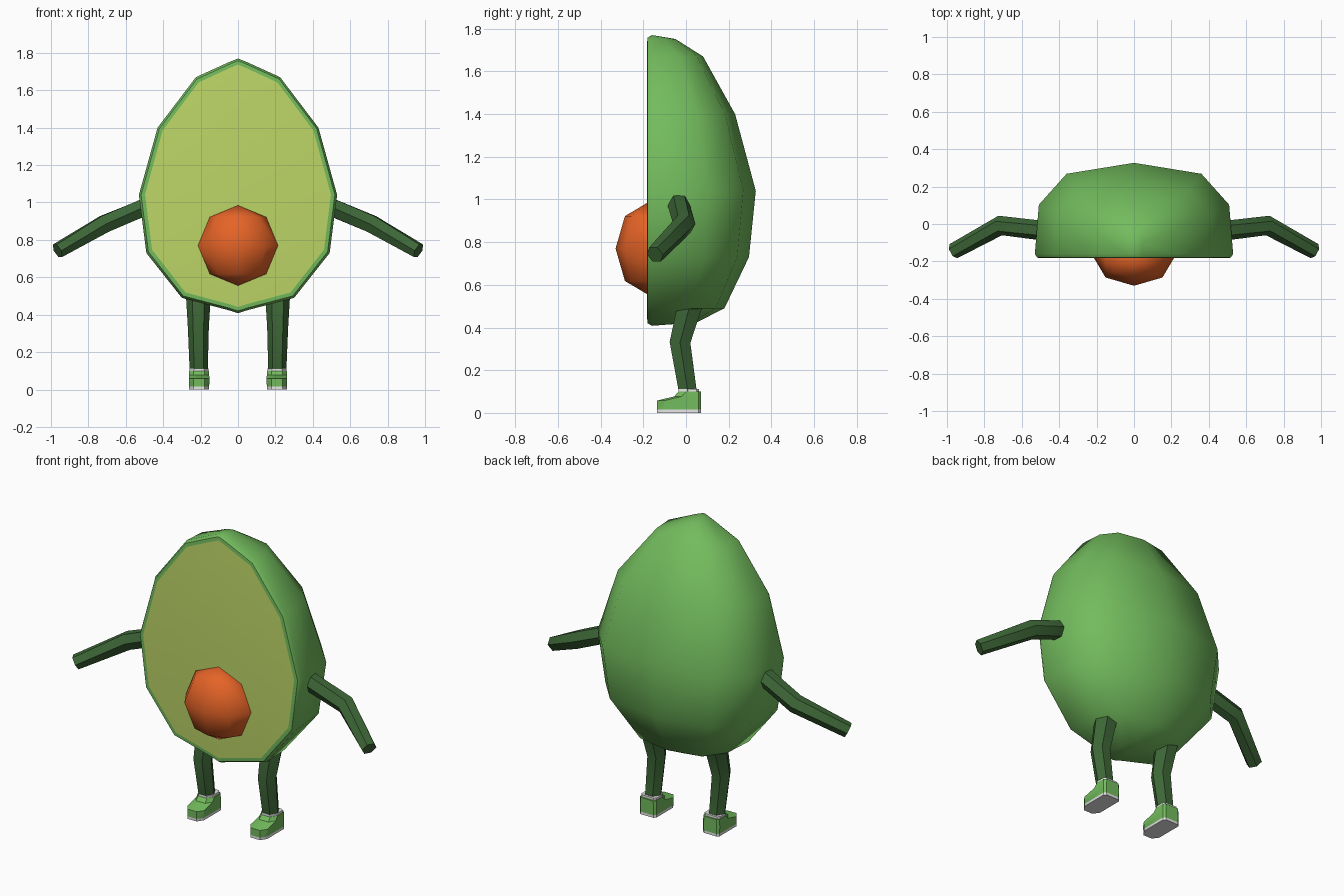
import bpy, bmesh, math
from mathutils import Vector

if "Cube" in bpy.data.objects:
    bpy.data.objects.remove(bpy.data.objects["Cube"])


def material(name, rgb):
    m = bpy.data.materials.new(name)
    m.diffuse_color = (*rgb, 1)
    m.use_nodes = True
    m.node_tree.nodes["Principled BSDF"].inputs["Base Color"].default_value = m.diffuse_color
    return m


SKIN = material("skin green", (0.17, 0.50, 0.11))
FLESH = material("flesh yellow green", (0.51, 0.67, 0.135))
PIT = material("pit orange", (0.78, 0.125, 0.02))
LIMB = material("limb dark green", (0.047, 0.135, 0.038))
WHITE = material("white", (0.8, 0.8, 0.8))


def finish(name, bm, mats, angle):
    bmesh.ops.recalc_face_normals(bm, faces=bm.faces)
    me = bpy.data.meshes.new(name)
    bm.to_mesh(me)
    bm.free()
    for m in mats:
        me.materials.append(m)
    ob = bpy.data.objects.new(name, me)
    bpy.context.collection.objects.link(ob)
    bpy.ops.object.select_all(action='DESELECT')
    ob.select_set(True)
    bpy.context.view_layer.objects.active = ob
    bpy.ops.object.shade_smooth_by_angle(angle=math.radians(angle))
    return ob


def bridge(bm, a, b, mat=0):
    """Quads between two closed loops of equal length."""
    n = len(a)
    for i in range(n):
        f = bm.faces.new((a[i], a[(i + 1) % n], b[(i + 1) % n], b[i]))
        f.material_index = mat


# Body: half-egg made of horizontal arcs, cut flat at the front
FRONT = -0.16
levels = [(1.752, 0.045, -0.05), (1.67, 0.225, 0.08), (1.40, 0.43, 0.23),
          (1.04, 0.53, 0.327), (0.73, 0.49, 0.295), (0.49, 0.30, 0.18),
          (0.424, 0.05, 0.05)]
arc = [(-1, 0), (-0.96, 0.54), (-0.68, 0.88), (0, 1),
       (0.68, 0.88), (0.96, 0.54), (1, 0)]
bm = bmesh.new()
rows = [[bm.verts.new((w * u, FRONT + (d - FRONT) * t, z)) for u, t in arc]
        for z, w, d in levels]
for a, b in zip(rows, rows[1:]):
    for i in range(len(arc) - 1):
        bm.faces.new((a[i], a[i + 1], b[i + 1], b[i]))
top = bm.verts.new((0, FRONT, 1.77))
bottom = bm.verts.new((0, FRONT, 0.408))
for pole, row in ((top, rows[0]), (bottom, rows[-1])):
    for i in range(len(arc) - 1):
        bm.faces.new((pole, row[i], row[i + 1]))

# Rounded rim, then the flat cut flesh
rim = [top] + [r[-1] for r in rows] + [bottom] + [r[0] for r in reversed(rows)]


def inset_loop(inset, y):
    sx, sz = 1 - inset / 0.53, 1 - inset / 0.68
    return [bm.verts.new((v.co.x * sx, y, 1.09 + (v.co.z - 1.09) * sz)) for v in rim]


outer = inset_loop(0.012, -0.18)
inner = inset_loop(0.033, -0.182)
bridge(bm, rim, outer)
bridge(bm, outer, inner)
bm.faces.new(inner).material_index = 1
finish("body", bm, [SKIN, FLESH], 48)

# Pit: flattened low-poly ball
bm = bmesh.new()
bmesh.ops.create_uvsphere(bm, u_segments=8, v_segments=4, radius=1)
for v in bm.verts:
    v.co = Vector((v.co.x * 0.215, v.co.y * 0.15 - 0.18, v.co.z * 0.215 + 0.77))
finish("pit", bm, [PIT], 50)


def tube(name, path, up, sides=6):
    """Capped tube through (point, radius) pairs."""
    bm = bmesh.new()
    pts = [Vector(p) for p, r in path]
    loops = []
    for i, (p, r) in enumerate(path):
        t = Vector((0, 0, 0))
        if i > 0:
            t += (pts[i] - pts[i - 1]).normalized()
        if i < len(pts) - 1:
            t += (pts[i + 1] - pts[i]).normalized()
        t.normalize()
        s = t.cross(Vector(up)).normalized()
        n = s.cross(t)
        loops.append([bm.verts.new(pts[i] + r * (s * math.cos(k * math.tau / sides)
                                                 + n * math.sin(k * math.tau / sides)))
                      for k in range(sides)])
    for a, b in zip(loops, loops[1:]):
        bridge(bm, a, b)
    bm.faces.new(loops[0])
    bm.faces.new(loops[-1])
    return finish(name, bm, [LIMB], 40)


def block(name, cx, layers, mats, rule):
    """Stack of chamfered outlines: layers are (z, toe y, heel y, half width)."""
    bm = bmesh.new()
    loops = []
    for z, toe, heel, w in layers:
        c, h = 0.035, 0.012
        plan = [(0.55 * w, toe), (w, toe + c), (w, heel - h), (w - h, heel)]
        plan += [(-x, y) for x, y in reversed(plan)]
        loops.append([bm.verts.new((cx + x, y, z)) for x, y in plan])
    for a, b in zip(loops, loops[1:]):
        bridge(bm, a, b)
    bm.faces.new(loops[0])
    bm.faces.new(loops[-1])
    for f in bm.faces:
        f.material_index = rule(f.calc_center_median().z)
    return finish(name, bm, mats, 35)


for side, s in (("right", 1), ("left", -1)):
    # Arm
    tube(side + "_arm", [((s * 0.45, -0.04, 0.995), 0.053),
                         ((s * 0.715, -0.008, 0.885), 0.053),
                         ((s * 0.965, -0.145, 0.742), 0.043)], (0, 0, 1))
    # Leg
    tube(side + "_leg", [((s * 0.212, 0.025, 0.53), 0.068),
                         ((s * 0.212, -0.028, 0.33), 0.056),
                         ((s * 0.21, 0.01, 0.09), 0.048)], (0, 1, 0))
    # Shoe with white sole
    block(side + "_shoe", s * 0.208,
          [(0, -0.135, 0.07, 0.054), (0.015, -0.135, 0.07, 0.054),
           (0.058, -0.135, 0.07, 0.055), (0.077, -0.055, 0.07, 0.054),
           (0.1, -0.035, 0.07, 0.053)],
          [SKIN, WHITE], lambda z: 1 if z < 0.012 else 0)
    # White cuff at the ankle
    block(side + "_cuff", s * 0.208,
          [(0.098, -0.036, 0.062, 0.05), (0.113, -0.036, 0.062, 0.05)],
          [WHITE], lambda z: 0)
